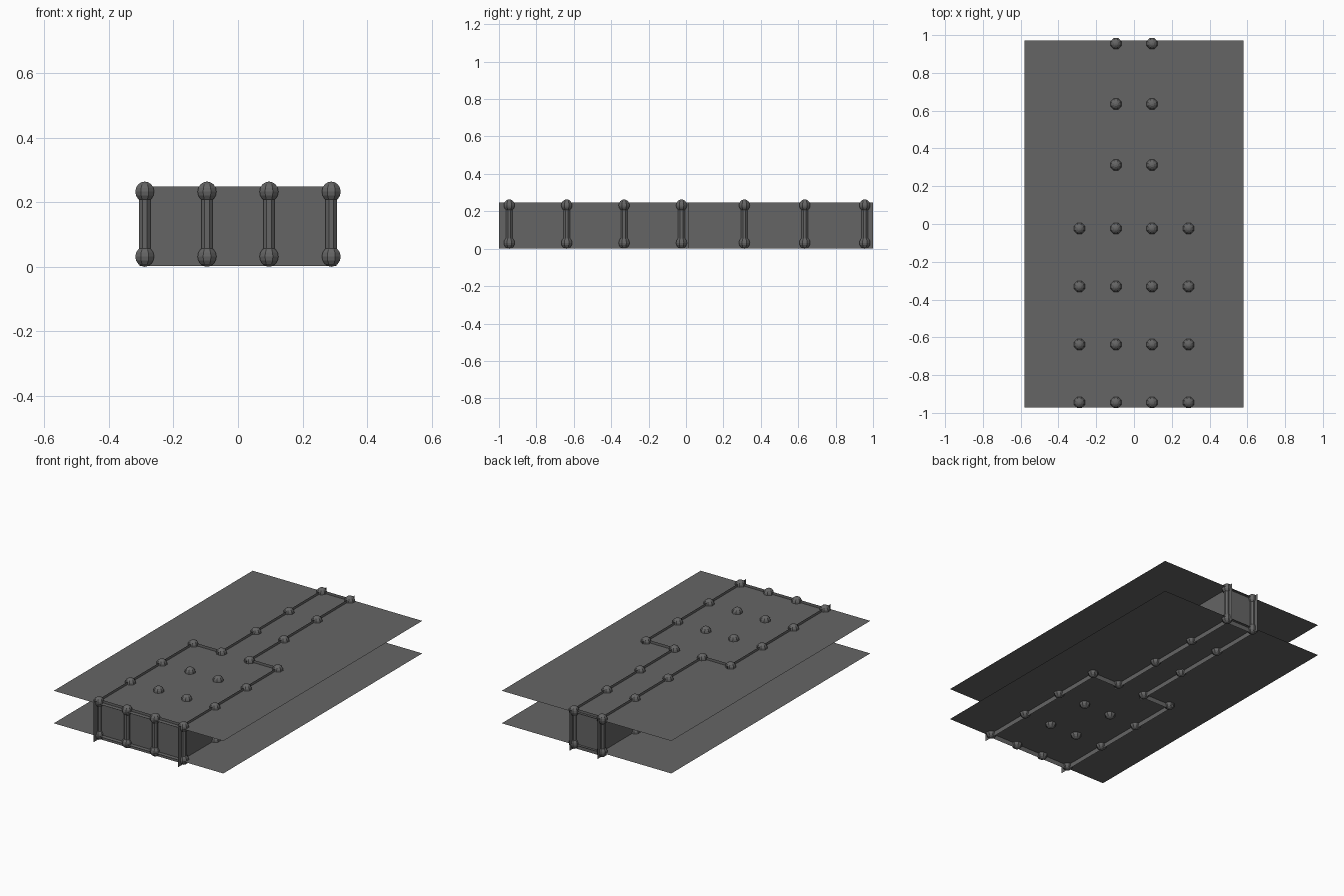
import bpy, bmesh, math
from mathutils import Matrix, Vector

if "Cube" in bpy.data.objects:
    bpy.data.objects.remove(bpy.data.objects["Cube"])

grey = bpy.data.materials.new("dark grey")
grey.diffuse_color = (0.13, 0.13, 0.13, 1)
grey.use_nodes = True
grey.node_tree.nodes["Principled BSDF"].inputs["Base Color"].default_value = grey.diffuse_color

LOW, HIGH = 0.031, 0.232            # ball centres and sheet heights
WALL_LOW, WALL_HIGH = 0.002, 0.248
WIDE_X, NARROW_X = 0.289, 0.096
WIDE_Y = [-0.945, -0.638, -0.331, -0.024]
NARROW_Y = [0.312, 0.635, 0.956]


def finish(name, bm):
    mesh = bpy.data.meshes.new(name)
    bm.to_mesh(mesh)
    bm.free()
    mesh.materials.append(grey)
    obj = bpy.data.objects.new(name, mesh)
    bpy.context.collection.objects.link(obj)
    return obj


def quad(name, corners):
    bm = bmesh.new()
    bm.faces.new([bm.verts.new(c) for c in corners])
    return finish(name, bm)


def wall(name, a, b):
    quad(name, [(*a, WALL_LOW), (*b, WALL_LOW), (*b, WALL_HIGH), (*a, WALL_HIGH)])


# floor and ceiling sheets
for name, z in (("floor_sheet", LOW), ("ceiling_sheet", HIGH)):
    quad(name, [(-0.58, -0.972, z), (0.58, -0.972, z), (0.58, 0.972, z), (-0.58, 0.972, z)])

# walls around the T-shaped plan, side walls run past the corners
front, step, back = WIDE_Y[0], WIDE_Y[-1], NARROW_Y[-1]
for side, s in (("left", -1), ("right", 1)):
    wall(side + "_wide_wall", (s * WIDE_X, -1.0), (s * WIDE_X, 0.013))
    wall(side + "_narrow_wall", (s * NARROW_X, step - 0.035), (s * NARROW_X, 1.0))
    wall(side + "_step_wall", (s * NARROW_X, step), (s * WIDE_X, step))
wall("front_wall", (-0.305, front), (0.305, front))
wall("back_wall", (-0.11, back), (0.11, back))

# posts with a ball at each end
spots = [(x, y) for y in WIDE_Y for x in (-WIDE_X, -NARROW_X, NARROW_X, WIDE_X)]
spots += [(x, y) for y in NARROW_Y for x in (-NARROW_X, NARROW_X)]
turn = Matrix.Rotation(math.pi / 8, 4, 'Z')
for i, (x, y) in enumerate(spots):
    bm = bmesh.new()
    for z in (LOW, HIGH):
        bmesh.ops.create_uvsphere(bm, u_segments=8, v_segments=8, radius=0.0315,
                                  matrix=Matrix.Translation((x, y, z)) @ turn)
    finish(f"post_balls_{i}", bm)
    bm = bmesh.new()
    bmesh.ops.create_cone(bm, cap_ends=True, segments=8, radius1=0.019, radius2=0.019,
                          depth=HIGH - LOW,
                          matrix=Matrix.Translation((x, y, (LOW + HIGH) / 2)) @ turn)
    finish(f"post_{i}", bm)
